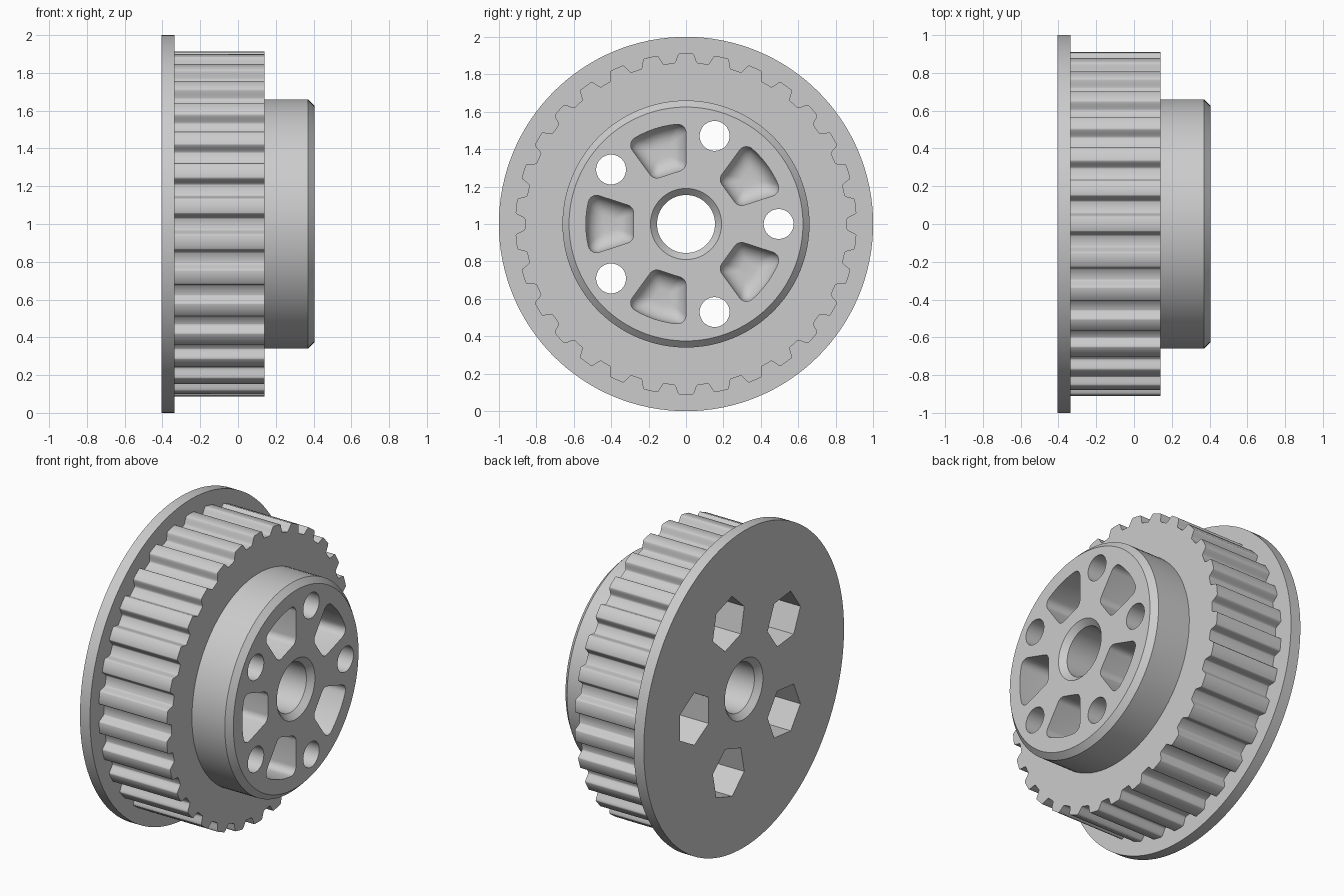
import bpy, bmesh, math
from math import cos, sin, tan, radians, asin, tau, pi

if "Cube" in bpy.data.objects:
    bpy.data.objects.remove(bpy.data.objects["Cube"], do_unlink=True)

grey = bpy.data.materials.new("plain_grey")
grey.use_nodes = True
grey.diffuse_color = (0.6, 0.6, 0.6, 1)
grey.node_tree.nodes["Principled BSDF"].inputs["Base Color"].default_value = (0.6, 0.6, 0.6, 1)


def loft(name, rings):
    """Closed solid through outlines; each ring is (x, [(y, z), ...]) about the axle."""
    bm = bmesh.new()
    loops = [[bm.verts.new((x, y, z + 1)) for y, z in pts] for x, pts in rings]
    for a, b in zip(loops, loops[1:]):
        n = len(a)
        for i in range(n):
            j = (i + 1) % n
            bm.faces.new((a[i], a[j], b[j], b[i]))
    bm.faces.new(loops[0][::-1])
    bm.faces.new(loops[-1])
    bmesh.ops.recalc_face_normals(bm, faces=bm.faces)
    mesh = bpy.data.meshes.new(name)
    bm.to_mesh(mesh)
    bm.free()
    mesh.materials.append(grey)
    ob = bpy.data.objects.new(name, mesh)
    bpy.context.collection.objects.link(ob)
    return ob


def circle(r, n=96, start=0.0):
    return [(r * cos(start + tau * i / n), r * sin(start + tau * i / n)) for i in range(n)]


def lathe(name, profile, n=96):
    return loft(name, [(x, circle(r, n)) for x, r in profile])


def place(pts, angle, offset=0.0):
    """Push an outline outward along the radius, then turn it round the axle."""
    c, s = cos(angle), sin(angle)
    return [((u + offset) * c - v * s, (u + offset) * s + v * c) for u, v in pts]


def combine(body, tool, operation):
    mod = body.modifiers.new(tool.name, 'BOOLEAN')
    mod.operation = operation
    mod.solver = 'EXACT'
    mod.object = tool
    bpy.context.view_layer.objects.active = body
    bpy.ops.object.modifier_apply(modifier=mod.name)
    bpy.data.objects.remove(tool, do_unlink=True)


def tooth_outline(teeth=30, tip=0.912, root=0.862, steps=8):
    """Rounded belt teeth with smoothly blended flanks."""
    half = []
    for i in range(steps + 1):
        t = i / steps
        half.append((radians(2.2 + 2 * t), tip - (tip - root) * t * t * (3 - 2 * t)))
    tooth = [(-a, r) for a, r in reversed(half)] + [(0, tip)] + half
    pts = []
    for k in range(teeth):
        mid = pi / 2 + tau * k / teeth
        pts += [(r * cos(mid + a), r * sin(mid + a)) for a, r in tooth]
    return pts


def pocket_outline(inner=0.28, outer=0.535, half=radians(18), rad=0.045, steps=6):
    """Sector with radial sides, a curved outer edge and rounded corners."""
    core = outer - rad
    end = half - asin(rad / core)
    normal = half + pi / 2
    side = [(outer * cos(end * i / steps), outer * sin(end * i / steps)) for i in range(steps)]
    corners = [(core * cos(end), core * sin(end), end, normal),
               (inner + rad, (inner + rad) * tan(half) - rad / cos(half), normal, pi)]
    for u, v, a, b in corners:
        for i in range(steps + 1):
            t = a + (b - a) * i / steps
            side.append((u + rad * cos(t), v + rad * sin(t)))
    return side + [(u, -v) for u, v in reversed(side[1:])]


# Flange, toothed rim and chamfered hub joined into one body
body = lathe("pulley_body", [(-0.405, 1), (-0.335, 1)], 128)
teeth = tooth_outline()
combine(body, loft("toothed_rim", [(-0.37, teeth), (0.14, teeth)]), 'UNION')
combine(body, lathe("hub", [(0, 0.66), (0.37, 0.66), (0.405, 0.625)]), 'UNION')

# Axle bore, chamfered at both ends
combine(body, lathe("bore", [(-0.5, 0.285), (-0.37, 0.155), (0.37, 0.155), (0.5, 0.285)], 64),
        'DIFFERENCE')

# Five bolt holes with hexagonal nut recesses, and five round-bottomed pockets between
pocket = pocket_outline()
middle = 0.41
for k in range(5):
    turn = tau * k / 5
    hole = place(circle(0.08, 32), turn, 0.495)
    combine(body, loft("bolt_hole", [(-0.5, hole), (0.5, hole)]), 'DIFFERENCE')
    nut = place(circle(0.165, 6, pi / 6), turn, 0.495)
    combine(body, loft("nut_recess", [(-0.5, nut), (-0.1, nut)]), 'DIFFERENCE')
    rings = [(0.5, place(pocket, turn + pi / 5))]
    for i in range(7):
        t = pi / 2 * i / 6
        scale = 0.3 + 0.7 * cos(t)
        shrunk = [(middle + (u - middle) * scale, v * scale) for u, v in pocket]
        rings.append((0.14 - 0.09 * sin(t), place(shrunk, turn + pi / 5)))
    combine(body, loft("pocket", rings), 'DIFFERENCE')

bpy.ops.object.select_all(action='DESELECT')
body.select_set(True)
bpy.context.view_layer.objects.active = body
bpy.ops.object.shade_smooth_by_angle(angle=radians(30))
